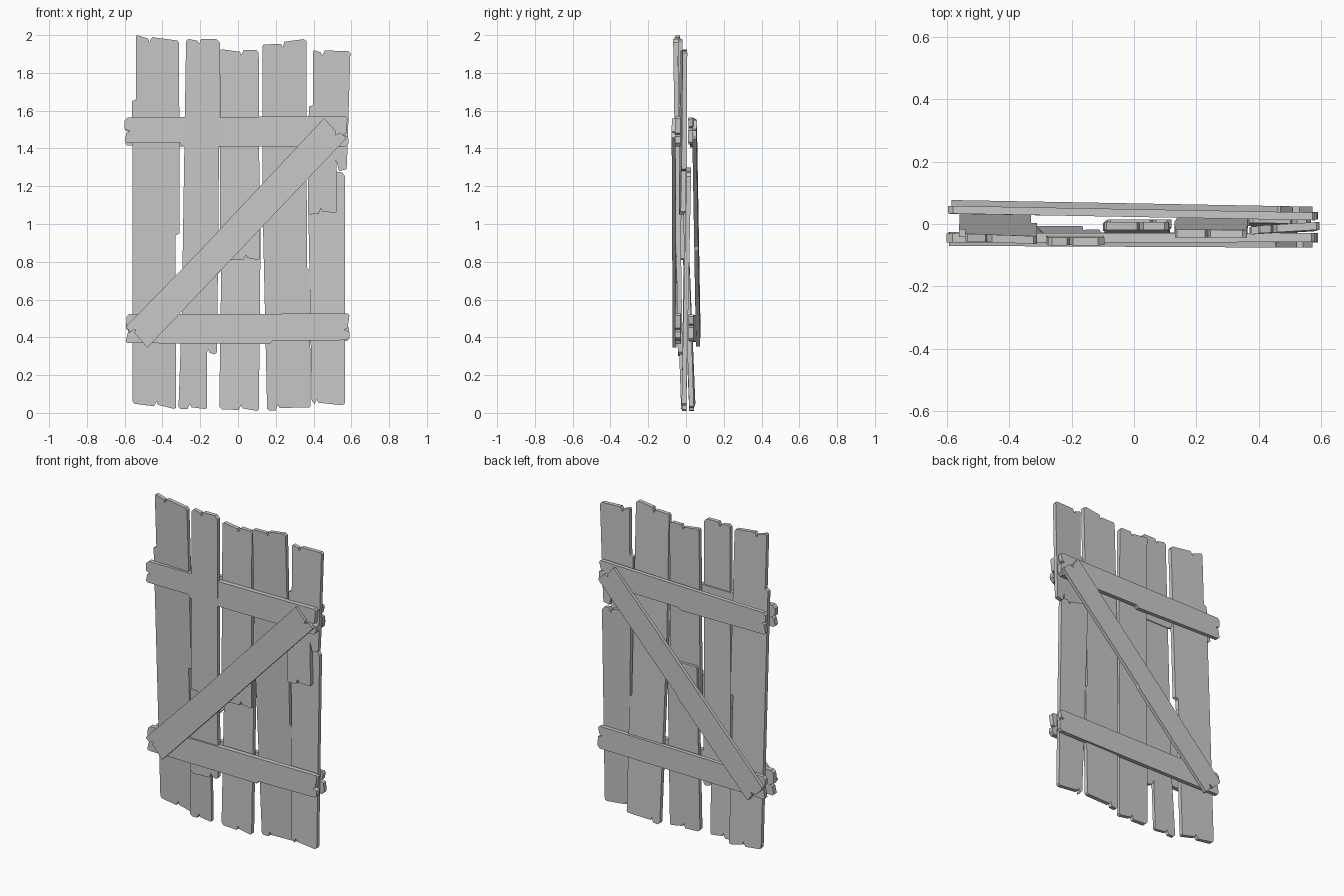
import bpy
import bmesh
from mathutils import Vector

# Remove only the default cube
default_cube = bpy.data.objects.get("Cube")
if default_cube:
    bpy.data.objects.remove(default_cube, do_unlink=True)

# Single weathered grey material
GREY = (0.58, 0.58, 0.58, 1.0)
wood = bpy.data.materials.new("weathered_grey")
wood.use_nodes = True
wood.diffuse_color = GREY
shader = next(n for n in wood.node_tree.nodes if n.type == "BSDF_PRINCIPLED")
shader.inputs["Base Color"].default_value = GREY
shader.inputs["Roughness"].default_value = 0.9


def worn_end(start, finish, notch, chip):
    """Points along a sawn end with a split at fraction notch and clipped corners."""
    start, finish = Vector(start), Vector(finish)
    along = (finish - start).normalized()
    inward = Vector((-along.y, along.x))
    split = start.lerp(finish, notch)
    return [start + inward * chip, start + along * chip,
            split - along * 0.012,
            split + inward * 0.028,
            split + along * 0.008 + inward * 0.01,
            finish - along * chip * 0.6, finish + inward * chip * 0.6]


def board(name, corners, depth, notches=(0.4, 0.6), chip=0.012,
          right=(), left=(), thickness=0.025):
    """Extrude a worn outline; depth is a function giving the middle y at x, z.
    Corners run anticlockwise as seen from the front, starting with one end;
    right and left add steps along the two long edges."""
    outline = worn_end(corners[0], corners[1], notches[0], chip)
    outline += [Vector(p) for p in right]
    outline += worn_end(corners[2], corners[3], notches[1], chip)
    outline += [Vector(p) for p in left]

    bm = bmesh.new()
    rings = []
    for side in (-0.5, 0.5):
        rings.append([bm.verts.new((p.x, depth(p.x, p.y) + side * thickness, p.y))
                      for p in outline])
    front, back = rings
    bm.faces.new(front)
    bm.faces.new(reversed(back))
    count = len(outline)
    for i in range(count):
        j = (i + 1) % count
        bm.faces.new((front[j], front[i], back[i], back[j]))
    bmesh.ops.recalc_face_normals(bm, faces=bm.faces[:])

    mesh = bpy.data.meshes.new(name)
    bm.to_mesh(mesh)
    bm.free()
    mesh.materials.append(wood)
    obj = bpy.data.objects.new(name, mesh)
    bpy.context.collection.objects.link(obj)


def leaning(bottom, top, skew=0.0, middle=0.0):
    """Upright board leaning from bottom y to top y, skewed about its middle x."""
    return lambda x, z: bottom + (top - bottom) * z / 2 + skew * (x - middle)


def slanted(at_left, at_right):
    """Cross board running from one y at its left end to another at its right."""
    return lambda x, z: at_left + (at_right - at_left) * (x + 0.6) / 1.2


# Upright planks, from -x to +x
board("outer_plank_right",
      [(-0.56, 0.05), (-0.33, 0.02), (-0.31, 1.97), (-0.54, 2.0)],
      leaning(0.034, -0.048, -0.04, -0.43), notches=(0.55, 0.68),
      right=[(-0.33, 0.94), (-0.31, 0.95)],
      left=[(-0.54, 1.66), (-0.56, 1.65)])

board("second_plank_upper",
      [(-0.3, 0.3), (-0.11, 0.31), (-0.095, 1.98), (-0.275, 1.98)],
      leaning(-0.026, -0.056), notches=(0.75, 0.62), chip=0.02)

board("second_plank_lower",
      [(-0.315, 0.02), (-0.165, 0.02), (-0.16, 0.84), (-0.295, 0.84)],
      leaning(-0.015, -0.085), notches=(0.4, 0.5),
      left=[(-0.295, 0.6)], thickness=0.02)

board("middle_plank_upper",
      [(-0.095, 0.81), (0.115, 0.81), (0.11, 1.92), (-0.095, 1.925)],
      leaning(-0.025, -0.006), notches=(0.65, 0.45))

board("middle_plank_lower",
      [(-0.1, 0.02), (0.11, 0.01), (0.12, 1.07), (-0.085, 1.06)],
      leaning(-0.01, 0.012), notches=(0.55, 0.3), chip=0.015)

board("fourth_plank",
      [(0.155, 0.01), (0.385, 0.03), (0.36, 1.98), (0.13, 1.95)],
      leaning(0.03, -0.032), notches=(0.25, 0.55),
      right=[(0.38, 0.75), (0.365, 0.77)],
      left=[(0.13, 1.1)])

board("outer_plank_left_upper",
      [(0.37, 1.05), (0.525, 1.06), (0.595, 1.915), (0.397, 1.92)],
      leaning(-0.025, -0.012, 0.06, 0.48), notches=(0.45, 0.75), chip=0.01,
      right=[(0.52, 1.34), (0.535, 1.28), (0.575, 1.29), (0.58, 1.4)],
      left=[(0.397, 1.63), (0.375, 1.62)])

board("outer_plank_left_lower",
      [(0.39, 0.045), (0.565, 0.04), (0.57, 1.27), (0.37, 1.3)],
      leaning(-0.012, 0.03), notches=(0.15, 0.3), chip=0.018)

# Cross rails on the front; their ends are the worn edges
board("front_upper_rail",
      [(-0.6, 1.565), (-0.6, 1.43), (0.585, 1.41), (0.58, 1.57)],
      slanted(-0.045, -0.043), notches=(0.55, 0.4), chip=0.018,
      right=[(-0.31, 1.43), (-0.29, 1.41)], thickness=0.03)

board("front_lower_rail",
      [(-0.59, 0.525), (-0.595, 0.37), (0.59, 0.385), (0.59, 0.525)],
      slanted(-0.04, -0.044), notches=(0.6, 0.4), chip=0.015,
      right=[(0.17, 0.365), (0.18, 0.38)], thickness=0.03)

# Cross rails on the back, standing further off on one side
board("back_upper_rail",
      [(-0.595, 1.55), (-0.595, 1.415), (0.58, 1.42), (0.58, 1.565)],
      slanted(0.046, 0.024), notches=(0.5, 0.6), chip=0.015,
      right=[(0.0, 1.405), (0.02, 1.42)])

board("back_lower_rail",
      [(-0.59, 0.515), (-0.59, 0.375), (0.59, 0.38), (0.585, 0.52)],
      slanted(0.045, 0.026), notches=(0.45, 0.6), chip=0.015)

# Diagonal braces, both rising towards +x
board("front_brace",
      [(-0.595, 0.455), (-0.48, 0.345), (0.575, 1.455), (0.455, 1.56)],
      slanted(-0.06, -0.066), notches=(0.3, 0.35), chip=0.004,
      left=[(0.0, 1.075), (-0.2, 0.86)], thickness=0.02)

board("back_brace",
      [(-0.59, 0.45), (-0.482, 0.347), (0.577, 1.455), (0.465, 1.553)],
      slanted(0.066, 0.044), notches=(0.6, 0.5), chip=0.008,
      right=[(0.015, 0.862), (0.02, 0.877)], thickness=0.022)
